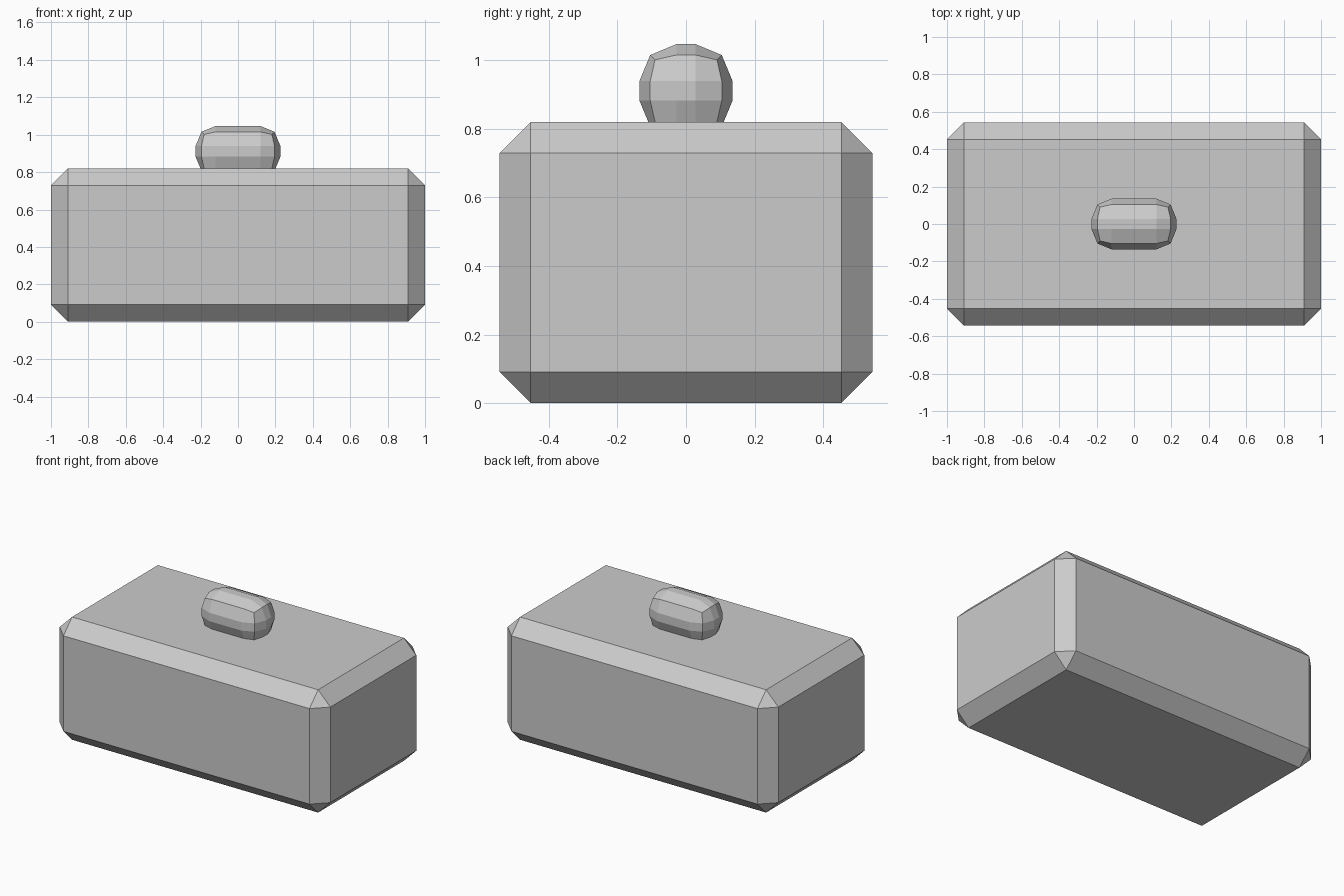
import bpy

cube = bpy.data.objects.get("Cube")
if cube:
    bpy.data.objects.remove(cube, do_unlink=True)

# Single plain grey
grey = bpy.data.materials.new("light_grey")
grey.use_nodes = True
colour = (0.6, 0.6, 0.6, 1)
grey.diffuse_color = colour
grey.node_tree.nodes["Principled BSDF"].inputs["Base Color"].default_value = colour


def bevelled_box(name, size, centre, width, segments):
    bpy.ops.mesh.primitive_cube_add(size=1, location=centre)
    box = bpy.context.object
    box.name = name
    box.scale = size
    bpy.ops.object.transform_apply(location=False, rotation=False, scale=True)
    bevel = box.modifiers.new("Bevel", 'BEVEL')
    bevel.width = width
    bevel.segments = segments
    bpy.ops.object.modifier_apply(modifier="Bevel")
    box.data.materials.append(grey)
    return box


# Chamfered block
bevelled_box("lid_body", (2, 1.088, 0.82), (0, 0, 0.41), 0.091, 1)

# Rounded grip, partly sunk into the top
bevelled_box("lid_handle", (0.454, 0.272, 0.272), (0, 0, 0.911), 0.108, 2)
